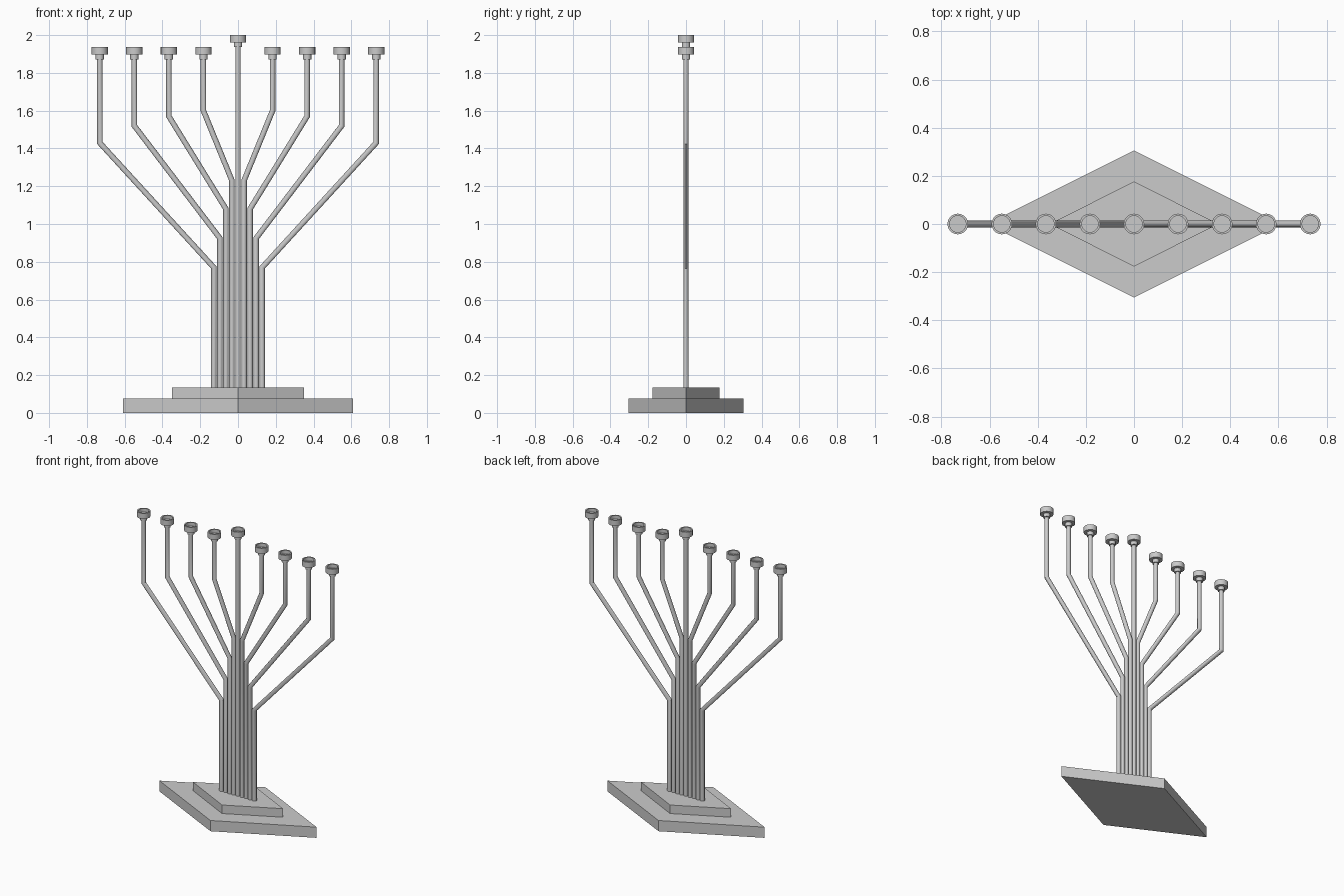
import bpy, bmesh, math
from mathutils import Vector

if "Cube" in bpy.data.objects:
    bpy.data.objects.remove(bpy.data.objects["Cube"])

SIDES = 20
TUBE_R = 0.0145


def finish(bm, name, smooth=True):
    bmesh.ops.recalc_face_normals(bm, faces=bm.faces[:])
    me = bpy.data.meshes.new(name)
    bm.to_mesh(me)
    bm.free()
    ob = bpy.data.objects.new(name, me)
    bpy.context.collection.objects.link(ob)
    if smooth:
        bpy.ops.object.select_all(action='DESELECT')
        ob.select_set(True)
        bpy.context.view_layer.objects.active = ob
        bpy.ops.object.shade_smooth_by_angle(angle=math.radians(35))
    return ob


def skin_rings(bm, rings):
    """Join successive vertex rings and cap both ends."""
    for a, b in zip(rings, rings[1:]):
        for i in range(SIDES):
            j = (i + 1) % SIDES
            bm.faces.new((a[i], a[j], b[j], b[i]))
    bm.faces.new(rings[0])
    bm.faces.new(rings[-1])


def diamond(name, hx, hy, z0, z1):
    bm = bmesh.new()
    face = bm.faces.new([bm.verts.new(p) for p in
                         ((hx, 0, z0), (0, hy, z0), (-hx, 0, z0), (0, -hy, z0))])
    top = bmesh.ops.extrude_face_region(bm, geom=[face], use_keep_orig=True)
    verts = [v for v in top['geom'] if isinstance(v, bmesh.types.BMVert)]
    bmesh.ops.translate(bm, verts=verts, vec=(0, 0, z1 - z0))
    return finish(bm, name, False)


def tube(name, pts):
    """Round tube along a path in the xz plane with mitred bends."""
    pts = [Vector((x, 0, z)) for x, z in pts]
    dirs = [(b - a).normalized() for a, b in zip(pts, pts[1:])]
    bm = bmesh.new()
    rings = []
    for k, p in enumerate(pts):
        d0, d1 = dirs[max(k - 1, 0)], dirs[min(k, len(dirs) - 1)]
        t = (d0 + d1).normalized()
        side = Vector((t.z, 0, -t.x)) / t.dot(d0)
        rings.append([bm.verts.new(p + side * TUBE_R * math.cos(a)
                                   + Vector((0, TUBE_R * math.sin(a), 0)))
                      for a in (2 * math.pi * i / SIDES for i in range(SIDES))])
    skin_rings(bm, rings)
    return finish(bm, name)


def cup(name, x, top):
    """Candle cup: neck, wide rim and a recess, turned from a profile."""
    profile = ((0.022, -0.064), (0.022, -0.039), (0.043, -0.039),
               (0.043, 0), (0.034, 0), (0.034, -0.025))
    bm = bmesh.new()
    rings = [[bm.verts.new((x + r * math.cos(a), r * math.sin(a), top + z))
              for a in (2 * math.pi * i / SIDES for i in range(SIDES))]
             for r, z in profile]
    skin_rings(bm, rings)
    return finish(bm, name)


# Stepped diamond base
diamond("base_lower", 0.61, 0.305, 0, 0.075)
diamond("base_upper", 0.35, 0.177, 0.075, 0.135)

# Central stem
tube("center_stem", [(0, 0.13), (0, 1.94)])
cup("center_cup", 0, 2.0)

# Mirrored branches: trunk x, first bend z, outer x, second bend z
branches = [(0.032, 1.23, 0.183, 1.60), (0.064, 1.08, 0.366, 1.57),
            (0.096, 0.925, 0.549, 1.52), (0.128, 0.77, 0.732, 1.43)]
for n, (x0, z0, x1, z1) in enumerate(branches, 1):
    for s, side in ((-1, "left"), (1, "right")):
        tube(f"branch_{side}_{n}", [(s * x0, 0.13), (s * x0, z0),
                                    (s * x1, z1), (s * x1, 1.88)])
        cup(f"cup_{side}_{n}", s * x1, 1.936)
